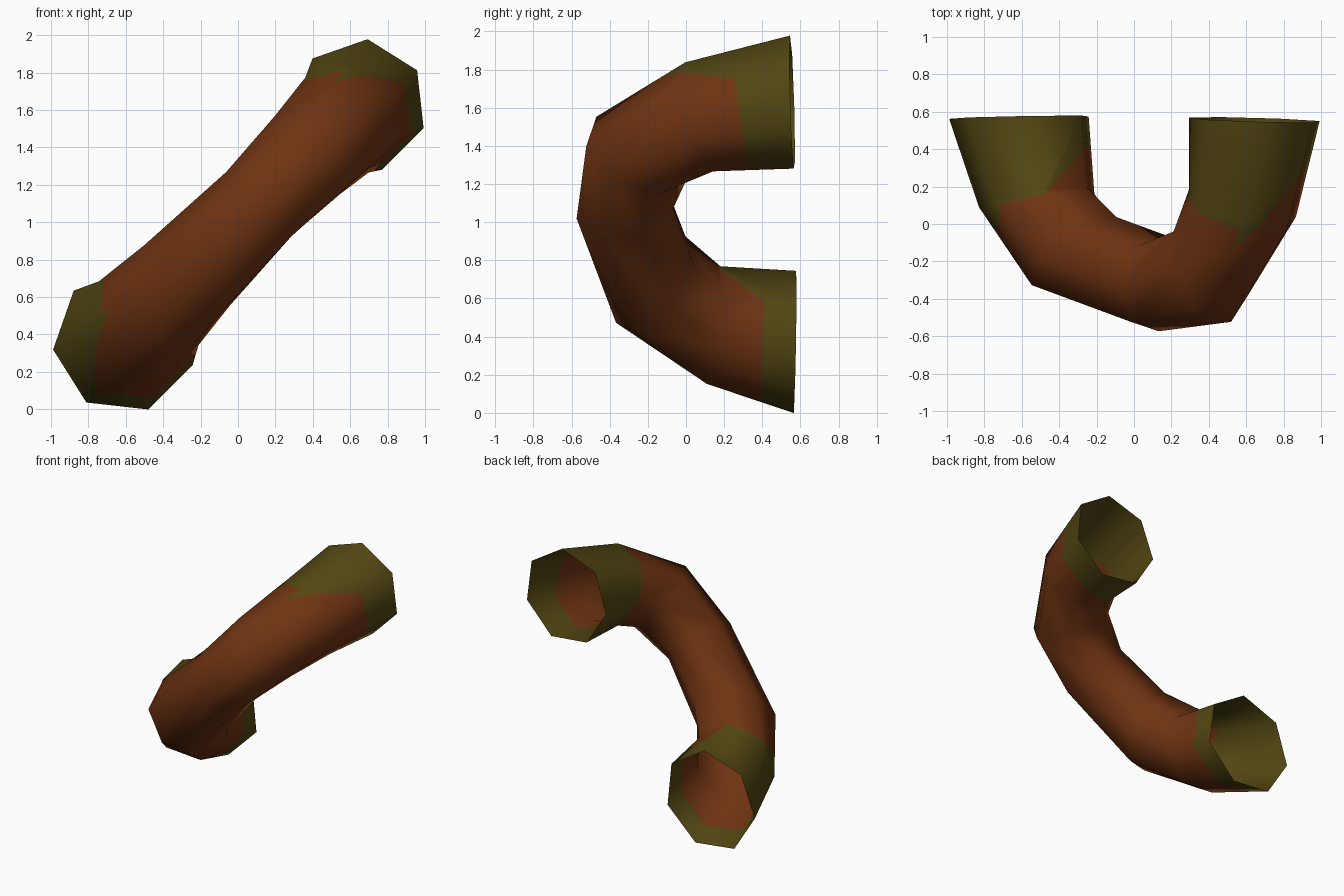
import bpy
import bmesh
import math
from mathutils import Vector

cube = bpy.data.objects.get("Cube")
if cube:
    bpy.data.objects.remove(cube, do_unlink=True)

SIDES = 7
HALF = math.sqrt(0.5)

# Pipe sections: centre (along the diagonal, y), outward half-vector, radius across
SECTIONS = [
    ((0.89, 0.557), (0.36, -0.015), 0.36),
    ((0.79, 0.09), (0.27, -0.12), 0.315),
    ((0.53, -0.255), (0.11, -0.275), 0.285),
    ((0.135, -0.32), (-0.04, -0.26), 0.257),
    ((-0.45, -0.165), (-0.225, -0.207), 0.29),
    ((-0.76, 0.135), (-0.31, -0.058), 0.325),
    ((-0.89, 0.57), (-0.385, -0.01), 0.385),
]

# Mossy reach from each mouth, per side: (at first edge, at second edge), in sections
UPPER_MOSS = [(1.1, 1.08), (1.3, 0.5), (0.5, 0.5), (0.5, 0.56),
              (0.56, 1.0), (1.0, 1.1), (1.1, 1.1)]
LOWER_MOSS = [(1.1, 1.35), (1.5, 0.4), (0.4, 0.37), (0.37, 0.42),
              (0.42, 0.45), (0.45, 1.1), (1.1, 1.1)]


def material(name, color):
    mat = bpy.data.materials.new(name)
    mat.use_nodes = True
    mat.diffuse_color = color
    mat.node_tree.nodes["Principled BSDF"].inputs["Base Color"].default_value = color
    return mat


def section_point(section, i):
    """Corner i of a seven-sided section of the diagonal U-bend."""
    (s, y), (us, uy), r = section
    a = math.pi / 2 - math.tau * i / SIDES
    s, y = s + us * math.cos(a), y + uy * math.cos(a)
    n = r * math.sin(a) - 0.012
    return Vector((0.015 + (s - n) * HALF, y, 1 + (s + n) * HALF))


rings = [[section_point(sec, i) for i in range(SIDES)] for sec in SECTIONS]


def along(path, i, t):
    """Point on edge line i at t sections from the mouth."""
    k = int(t)
    return path[k][i].lerp(path[k + 1][i], t - k)


# Open bent pipe
bm = bmesh.new()
side = bm.faces.layers.int.new("side")
step = bm.faces.layers.int.new("step")
verts = [[bm.verts.new(p) for p in ring] for ring in rings]
for k in range(len(rings) - 1):
    for i in range(SIDES):
        j = (i + 1) % SIDES
        f = bm.faces.new((verts[k][i], verts[k][j], verts[k + 1][j], verts[k + 1][i]))
        f[side], f[step] = i, k
        f.smooth = True
bmesh.ops.recalc_face_normals(bm, faces=bm.faces[:])

# Cut the mossy mouths along their ragged borders
last = len(rings) - 2
for path, reach, steps in ((rings, UPPER_MOSS, (0, 1)),
                           (rings[::-1], LOWER_MOSS, (last, last - 1))):
    for i, (ta, tb) in enumerate(reach):
        j = (i + 1) % SIDES
        a, b = along(path, i, ta), along(path, j, tb)
        facing = (path[1][j] - path[1][i]).cross(path[0][i] - path[1][i])
        normal = (b - a).cross(facing).normalized()
        if normal.dot(path[0][i] - a) < 0:
            normal.negate()

        def strip():
            return [f for f in bm.faces if f[side] == i and f[step] in steps]

        faces = strip()
        geom = set(faces)
        for f in faces:
            geom.update(f.edges)
            geom.update(f.verts)
        bmesh.ops.bisect_plane(bm, geom=list(geom), dist=0.0005,
                               plane_co=a, plane_no=normal)
        for f in strip():
            if normal.dot(f.calc_center_median() - a) > 0:
                f.material_index = 1

bm.faces.layers.int.remove(bm.faces.layers.int["side"])
bm.faces.layers.int.remove(bm.faces.layers.int["step"])
mesh = bpy.data.meshes.new("bent_pipe")
bm.to_mesh(mesh)
bm.free()
mesh.materials.append(material("rust_brown", (0.16, 0.034, 0.006, 1)))
mesh.materials.append(material("moss_olive", (0.085, 0.062, 0.006, 1)))
pipe = bpy.data.objects.new("bent_pipe", mesh)
bpy.context.collection.objects.link(pipe)
